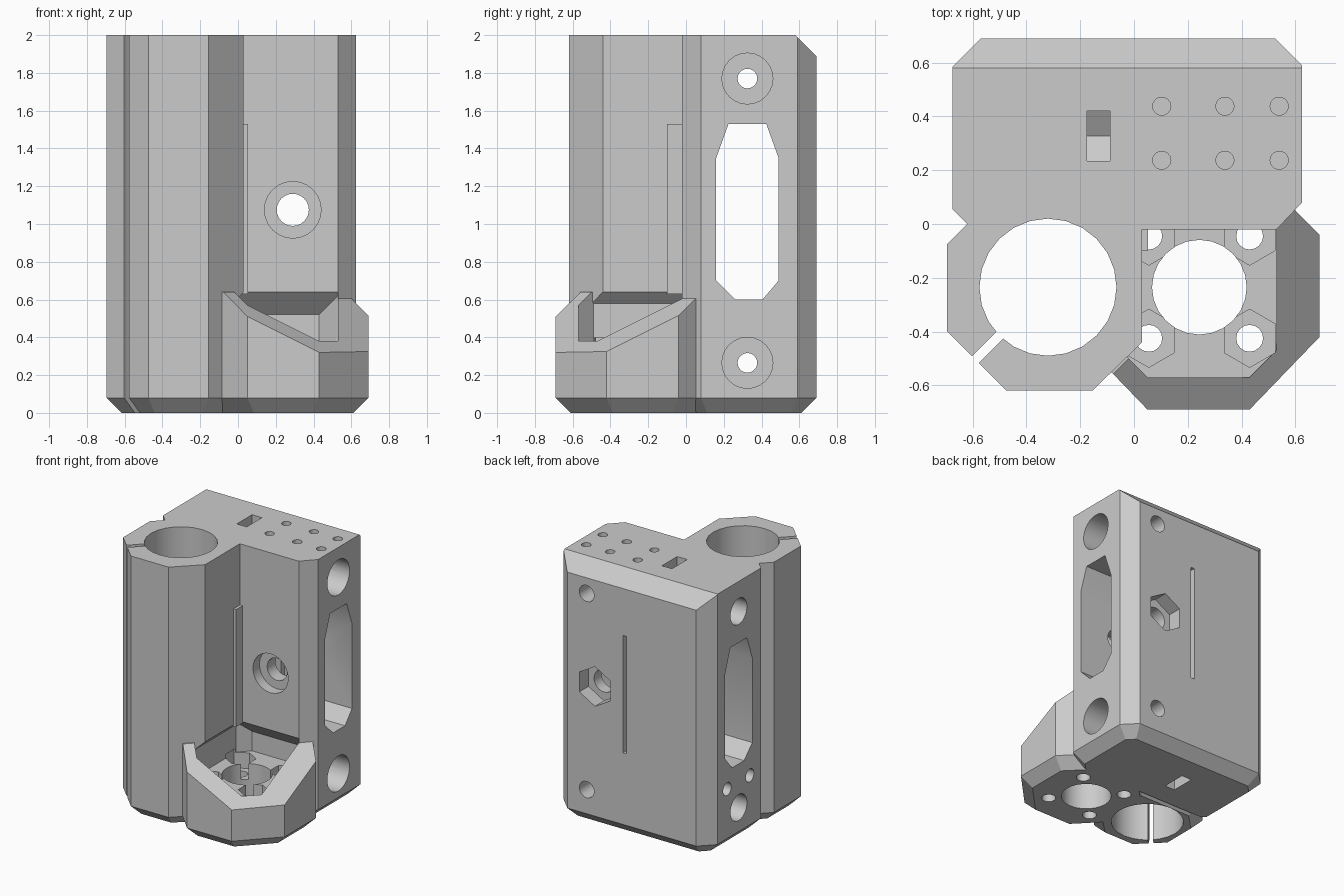
import bpy
import bmesh
import math
from mathutils import Vector

if "Cube" in bpy.data.objects:
    bpy.data.objects.remove(bpy.data.objects["Cube"], do_unlink=True)

grey = bpy.data.materials.new("light_grey_plastic")
grey.use_nodes = True
grey.diffuse_color = (0.6, 0.6, 0.6, 1)
grey.node_tree.nodes["Principled BSDF"].inputs["Base Color"].default_value = (0.6, 0.6, 0.6, 1)

AXES = {"x": lambda u, v, w: (w, u, v),
        "y": lambda u, v, w: (u, w, v),
        "z": lambda u, v, w: (u, v, w)}


def inset(points, d):
    """Offset a convex counter-clockwise outline inwards by d."""
    pts = [Vector(p) for p in points]
    out = []
    for i, p in enumerate(pts):
        a = (p - pts[i - 1]).normalized()
        b = (pts[(i + 1) % len(pts)] - p).normalized()
        na, nb = Vector((-a.y, a.x)), Vector((-b.y, b.x))
        out.append(p + (na + nb) * d / (1 + na.dot(nb)))
    return out


def prism(name, points, w0, w1, axis="z", chamfer=0):
    """Extrude an outline along an axis, with an optional chamfer at its start."""
    levels = [(points, w0), (points, w1)]
    if chamfer:
        levels = [(inset(points, chamfer), w0), (points, w0 + chamfer), (points, w1)]
    bm = bmesh.new()
    rings = [[bm.verts.new(AXES[axis](p[0], p[1], w)) for p in pts] for pts, w in levels]
    n = len(points)
    for low, high in zip(rings, rings[1:]):
        for i in range(n):
            j = (i + 1) % n
            bm.faces.new((low[i], low[j], high[j], high[i]))
    bm.faces.new(rings[0])
    bm.faces.new(rings[-1])
    bmesh.ops.recalc_face_normals(bm, faces=bm.faces)
    mesh = bpy.data.meshes.new(name)
    bm.to_mesh(mesh)
    bm.free()
    mesh.materials.append(grey)
    obj = bpy.data.objects.new(name, mesh)
    bpy.context.scene.collection.objects.link(obj)
    return obj


def ngon(u, v, r, sides, turn=0.0):
    return [(u + r * math.cos(turn + math.tau * i / sides),
             v + r * math.sin(turn + math.tau * i / sides)) for i in range(sides)]


def rect(u0, u1, v0, v1):
    return [(u0, v0), (u1, v0), (u1, v1), (u0, v1)]


def trim(obj, height, normal):
    """Remove everything beyond a sloping plane and cap the cut."""
    bm = bmesh.new()
    bm.from_mesh(obj.data)
    cut = bmesh.ops.bisect_plane(bm, geom=bm.verts[:] + bm.edges[:] + bm.faces[:],
                                 plane_co=(0, 0, height), plane_no=normal, clear_outer=True)
    edges = [e for e in cut["geom_cut"] if isinstance(e, bmesh.types.BMEdge)]
    bmesh.ops.edgeloop_fill(bm, edges=edges)
    bmesh.ops.recalc_face_normals(bm, faces=bm.faces)
    bm.to_mesh(obj.data)
    bm.free()


def combine(target, tool, operation="DIFFERENCE"):
    mod = target.modifiers.new("combine", "BOOLEAN")
    mod.operation = operation
    mod.solver = "EXACT"
    mod.object = tool
    bpy.ops.object.select_all(action="DESELECT")
    bpy.context.view_layer.objects.active = target
    target.select_set(True)
    bpy.ops.object.modifier_apply(modifier=mod.name)
    bpy.data.objects.remove(tool, do_unlink=True)


# Main block with chamfered corners and a sloped top back edge
body = prism("rod_clamp_body", [(-.60, -.02), (.53, -.02), (.625, .08), (.625, .59),
                                (.525, .69), (-.57, .69), (-.675, .585), (-.675, .055)],
             0, 2, chamfer=.08)
combine(body, prism("top_chamfer", [(.48, 2.1), (.8, 1.78), (.8, 2.1)], -1, 1, "x"))

# Bearing column
combine(body, prism("bearing_column", [(-.695, -.4), (-.475, -.62), (-.155, -.62), (.03, -.44),
                                       (.03, .1), (-.52, .1), (-.695, -.075)],
                    0, 2, chamfer=.08), "UNION")

# Nut cup: octagonal base with a sloping rim, undercut into the body
FLOOR = .37
cavity = [(.05, -.57), (.43, -.57), (.53, -.47), (.53, 0), (.43, .1), (.05, .1),
          (-.03, .02), (-.03, -.49)]
undercut = prism("undercut", cavity, FLOOR, 1)
trim(undercut, .62, (0, 1, 1))
trim(undercut, .61, (-1, 0, 1))
combine(body, undercut)

cup = prism("nut_cup", [(.05, -.69), (.43, -.69), (.69, -.42), (.69, -.04), (.43, .22),
                        (.05, .22), (-.21, -.04), (-.21, -.42)], 0, .64, chamfer=.08)
trim(cup, .88, (.5, -.5, 1))
combine(cup, prism("cup_cavity", cavity, FLOOR, 1))
combine(body, cup, "UNION")

# Bearing bore and its clamping slit
combine(body, prism("bearing_bore", ngon(-.32, -.235, .255, 24), -.1, 2.1))
c, h = Vector((-.32, -.235)), Vector((.0125, -.0125))
far = c - Vector((.4, .4))
combine(body, prism("bearing_slit", [c + h, c - h, far - h, far + h], -.1, 2.1))

# Lead screw hole with four nut pockets and bolt holes
for x in (.055, .43):
    for y in (-.425, -.045):
        pocket = ngon(x, y, .108, 6, math.pi / 2)
        combine(body, prism("nut_pocket", pocket, .25, FLOOR + .03))
        combine(body, prism("bolt_hole", ngon(x, y, .05, 16), -.1, .5))
combine(body, prism("screw_hole", ngon(.243, -.235, .176, 24), -.1, .5))

# Belt window through the sides
window = [(.26, .6), (.405, .6), (.49, .7), (.49, 1.35), (.425, 1.53), (.225, 1.53),
          (.16, 1.35), (.16, .7)]
combine(body, prism("belt_window", window, -1, 1, "x"))

# Rod sockets, tension bolts, captive nut slots and back grub holes
for z, sign in ((1.77, 1), (.265, -1)):
    combine(body, prism("rod_socket", ngon(.325, z, .135, 24), 0, 1, "x"))
    combine(body, prism("tension_bolt_hole", ngon(.325, z, .052, 20), -1, .1, "x"))
    combine(body, prism("bolt_head_recess", ngon(.325, z, .1, 24), -1, -.4, "x"))
    slot = [(.235, z + sign * .4), (.42, z + sign * .4), (.42, z - sign * .055),
            (.3275, z - sign * .11), (.235, z - sign * .055)]
    combine(body, prism("captive_nut_slot", slot, -.175, -.09, "x"))
    combine(body, prism("grub_hole", ngon(.36, z, .063, 16), .33, 1, "y"))

# Pair of small holes on the left side
for y in (.19, .465):
    combine(body, prism("switch_hole", ngon(y, .46, .05, 16), -1, -.4, "x"))

# Small blind holes in the top
for x in (.103, .338, .54):
    for y in (.237, .438):
        combine(body, prism("top_hole", ngon(x, y, .034, 14), 1.9, 2.1))

# Idler bolt hole with front recess and hexagonal back trap
combine(body, prism("idler_hole", ngon(.29, 1.075, .085, 24), -.5, 1, "y"))
combine(body, prism("idler_recess", ngon(.29, 1.075, .15, 24), -.5, .06, "y"))
combine(body, prism("idler_nut_trap", ngon(.29, 1.075, .152, 6, math.pi / 2), .58, 1, "y"))

# Narrow slit through front and back walls
combine(body, prism("stress_slit", rect(.022, .052, .63, 1.53), -.1, 1, "y"))

# Centre and shade
bpy.ops.object.select_all(action="DESELECT")
bpy.context.view_layer.objects.active = body
body.select_set(True)
bpy.ops.object.shade_smooth_by_angle(angle=math.radians(30))
